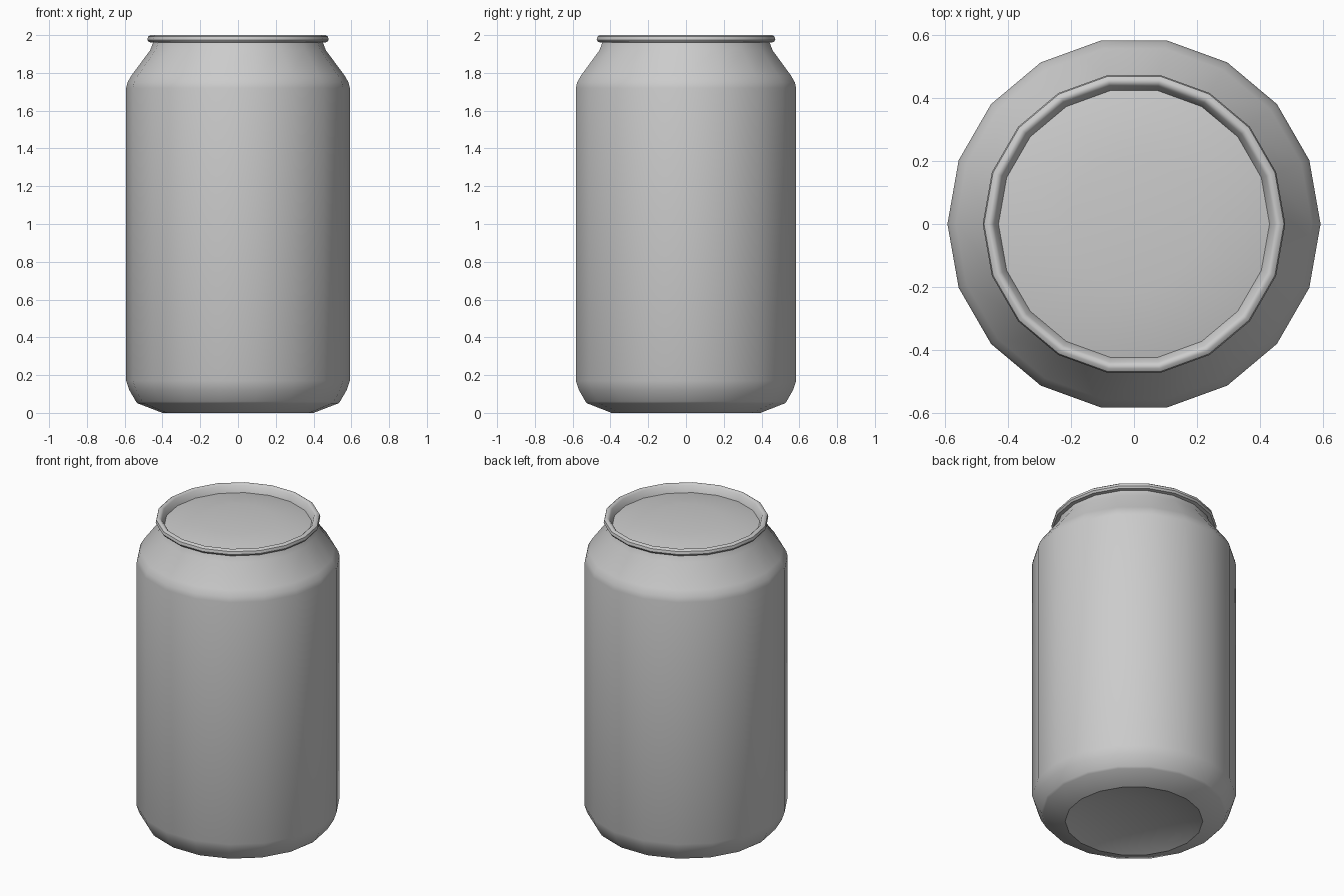
import bpy, bmesh
from math import sin, cos, pi, radians

if "Cube" in bpy.data.objects:
    bpy.data.objects.remove(bpy.data.objects["Cube"])

SIDES = 18


def lathe(name, profile):
    """Revolve (radius, height) points around z; radius 0 makes a pole."""
    bm = bmesh.new()
    rings = []
    for r, z in profile:
        n = 1 if r == 0 else SIDES
        rings.append([bm.verts.new((r * cos(2 * pi * i / SIDES),
                                    r * sin(2 * pi * i / SIDES), z)) for i in range(n)])
    for a, b in zip(rings, rings[1:]):
        for i in range(SIDES):
            j = (i + 1) % SIDES
            quad = [a[i % len(a)], a[j % len(a)], b[j % len(b)], b[i % len(b)]]
            bm.faces.new(list(dict.fromkeys(quad)))
    bmesh.ops.recalc_face_normals(bm, faces=bm.faces)
    mesh = bpy.data.meshes.new(name)
    bm.to_mesh(mesh)
    bm.free()
    obj = bpy.data.objects.new(name, mesh)
    bpy.context.collection.objects.link(obj)
    bpy.ops.object.select_all(action='DESELECT')
    obj.select_set(True)
    bpy.context.view_layer.objects.active = obj
    bpy.ops.object.shade_smooth_by_angle(angle=radians(40))
    return obj


# Whole can in one closed shell
lathe("drink_can", [
    # concave base and foot
    (0, 0.06), (0.2, 0.048), (0.34, 0.02), (0.4, 0.0), (0.53, 0.05),
    # lower curve, wall and shoulder
    (0.54, 0.06), (0.575, 0.12), (0.592, 0.17), (0.592, 1.72), (0.585, 1.75),
    (0.565, 1.785), (0.465, 1.92), (0.45, 1.96),
    # rolled rim
    (0.472, 1.963), (0.48, 1.975), (0.476, 1.992), (0.465, 2.0), (0.455, 2.0),
    (0.445, 1.992),
    # recessed lid with a slight dome
    (0.43, 1.95), (0.36, 1.965), (0.21, 1.98), (0, 1.982),
])
